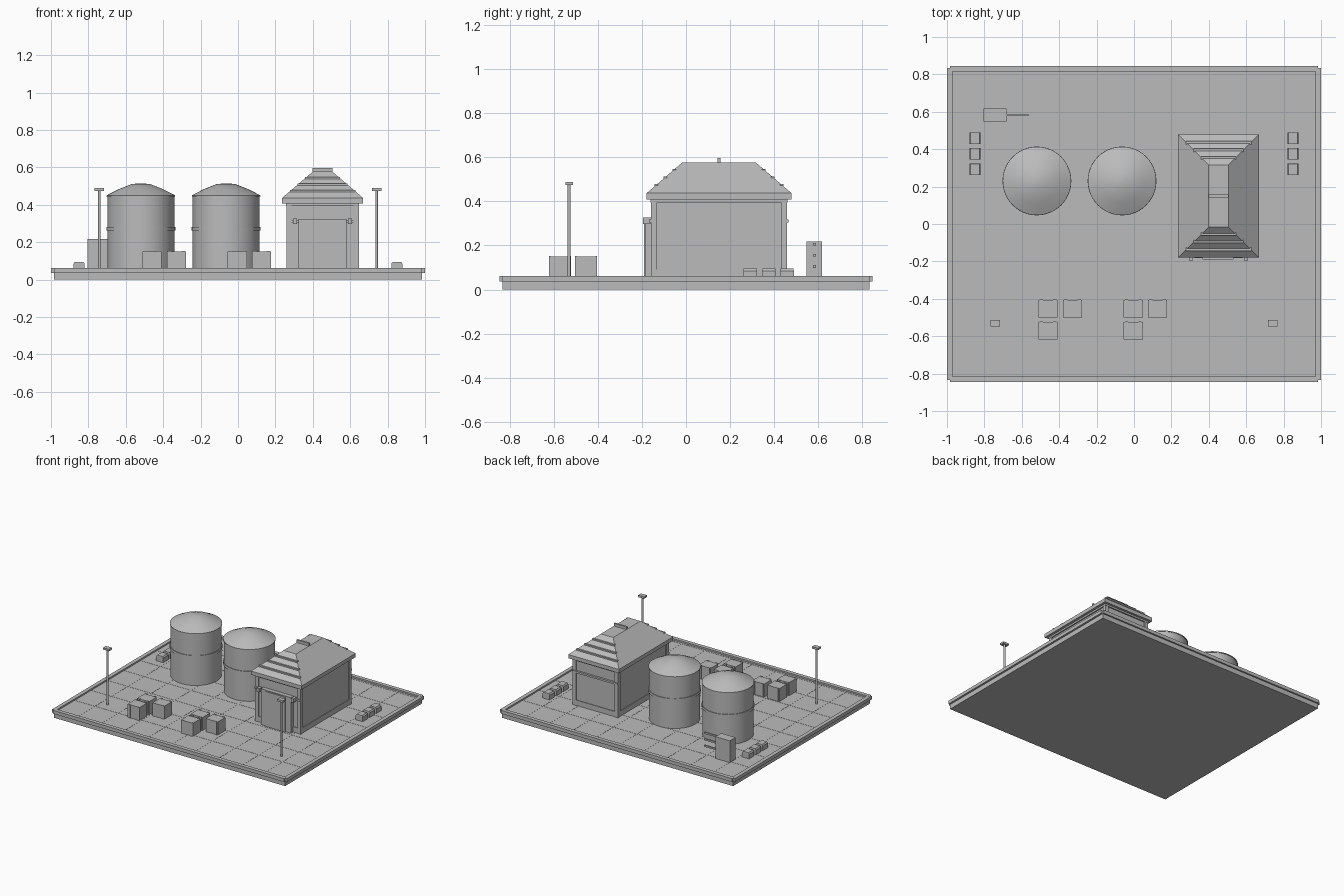
import bpy, bmesh, math
from mathutils import Vector

cube = bpy.data.objects.get("Cube")
if cube:
    bpy.data.objects.remove(cube, do_unlink=True)

grey = bpy.data.materials.new("plain grey")
grey.use_nodes = True
grey.diffuse_color = (0.5, 0.5, 0.5, 1)
grey.node_tree.nodes["Principled BSDF"].inputs["Base Color"].default_value = (0.5, 0.5, 0.5, 1)

GROUND = 0.05


def finish(name, bm):
    bmesh.ops.recalc_face_normals(bm, faces=bm.faces)
    mesh = bpy.data.meshes.new(name)
    bm.to_mesh(mesh)
    bm.free()
    mesh.materials.append(grey)
    obj = bpy.data.objects.new(name, mesh)
    bpy.context.collection.objects.link(obj)
    return obj


def add_box(bm, x0, x1, y0, y1, z0, z1, taper=(0, 0)):
    """Box between limits; taper pulls the top in along x and y."""
    tx, ty = taper
    rings = []
    for z, dx, dy in ((z0, 0, 0), (z1, tx, ty)):
        rings.append([bm.verts.new(p) for p in (
            (x0 + dx, y0 + dy, z), (x1 - dx, y0 + dy, z),
            (x1 - dx, y1 - dy, z), (x0 + dx, y1 - dy, z))])
    low, high = rings
    bm.faces.new(low[::-1])
    bm.faces.new(high)
    for i in range(4):
        j = (i + 1) % 4
        bm.faces.new((low[i], low[j], high[j], high[i]))


def boxes(name, limits):
    bm = bmesh.new()
    for b in limits:
        add_box(bm, *b)
    return finish(name, bm)


def lathe(name, profile, x, y, segments=48):
    """Spin (radius, z) points about a vertical axis and cap the ends."""
    bm = bmesh.new()
    rings = []
    for r, z in profile:
        rings.append([bm.verts.new((x + r * math.cos(a), y + r * math.sin(a), z))
                      for a in (math.tau * i / segments for i in range(segments))])
    for low, high in zip(rings, rings[1:]):
        for i in range(segments):
            j = (i + 1) % segments
            bm.faces.new((low[i], low[j], high[j], high[i]))
    bm.faces.new(rings[0][::-1])
    bm.faces.new(rings[-1])
    obj = finish(name, bm)
    bpy.ops.object.select_all(action="DESELECT")
    obj.select_set(True)
    bpy.context.view_layer.objects.active = obj
    bpy.ops.object.shade_smooth_by_angle(angle=math.radians(22))
    return obj


# Base slab, paving joints and raised curb
boxes("base_slab", [(-.985, .985, -.833, .833, 0, GROUND)])
joints = [(i * .2 - .003, i * .2 + .003, -.81, .81, GROUND - .004, GROUND + .001)
          for i in range(-4, 5)]
joints += [(-.965, .965, i * .2 - .003, i * .2 + .003, GROUND - .004, GROUND + .0012)
           for i in range(-4, 5)]
boxes("paving_joints", joints)
boxes("curb", [(-.985, .985, -.845, -.815, .036, .062),
               (-.985, .985, .815, .845, .036, .062),
               (-1, -.97, -.833, .833, .036, .0615),
               (.97, 1, -.833, .833, .036, .0615)])

# Two storage tanks with shallow conical lids
for side, tx in (("right", -.519), ("left", -.064)):
    lathe(f"{side}_tank", [(.179, GROUND), (.179, .445), (.183, .445), (.183, .451),
                           (.12, .483), (.05, .511), (.005, .515)], tx, .23)
    lathe(f"{side}_tank_band", [(.179, .262), (.184, .262), (.184, .282), (.179, .282)],
          tx, .23)

# Building: walls, corner posts, plinth and wall rails
CX, CY, HX, HY = .452, .15, .194, .309
boxes("building_walls", [(CX - HX + .008, CX + HX - .008, CY - HY + .008, CY + HY - .008,
                          GROUND, .41)])
posts = []
for sx in (-1, 1):
    for sy in (-1, 1):
        px, py = CX + sx * (HX - .014), CY + sy * (HY - .014)
        posts.append((px - .014, px + .014, py - .014, py + .014, GROUND, .41))
boxes("corner_posts", posts)
boxes("plinth", [(CX - HX + .003, CX + HX - .003, CY - HY + .003, CY + HY - .003,
                  GROUND, .09)])
boxes("wall_rails", [(CX - HX, CX + HX, CY - HY - .008, CY - HY + .015, .304, .318),
                     (CX - HX, CX + HX, CY + HY - .015, CY + HY + .007, .304, .318)])
boxes("wall_top_trim", [(CX - HX - .002, CX + HX + .002, CY - HY - .002, CY + HY + .002,
                         .395, .41)])

# Door with frame and wall lamps
boxes("door", [(.324, .58, -.183, -.15, GROUND, .325)])
boxes("door_panel", [(.366, .532, -.19, -.18, GROUND, .318)])
boxes("door_lamps", [(x - .011, x + .011, -.195, -.158, .298, .327) for x in (.305, .599)])

# Eaves and flat-topped hip roof
EX, EY, E_TOP, R_TOP = .216, .329, .437, .577
RX, RY = .053, .166
boxes("eaves", [(CX - EX, CX + EX, CY - EY, CY + EY, .408, E_TOP)])
bm = bmesh.new()
add_box(bm, CX - EX, CX + EX, CY - EY, CY + EY, E_TOP, R_TOP, (EX - RX, EY - RY))
finish("hip_roof", bm)

# Raised battens across the front and back roof slopes
battens = []
for t in (.25, .5, .75):
    z = E_TOP + (R_TOP - E_TOP) * t
    half = EX + (RX - EX) * t
    reach = EY + (RY - EY) * t
    for s in (-1, 1):
        y0, y1 = sorted((CY + s * (reach - .012), CY + s * (reach + .005)))
        battens.append((CX - half, CX + half, y0, y1, z - .006, z + .006))
boxes("roof_battens", battens)
boxes("ridge_vent", [(CX - RX, CX + RX, CY - .007, CY + .007, R_TOP - .005, .598)])

# Utility cabinet with three pipes
boxes("utility_cabinet", [(-.805, -.682, .547, .617, GROUND, .218)])
boxes("cabinet_pipes", [(-.69, -.565, .577, .589, z - .006, z + .006)
                        for z in (.105, .155, .205)])

# Rows of small blocks beside both edges
for side, s in (("left", 1), ("right", -1)):
    bm = bmesh.new()
    for y in (.458, .376, .292):
        x = s * .85
        add_box(bm, x - .03, x + .03, y - .031, y + .031, GROUND, .085)
        add_box(bm, x - .03, x + .03, y - .031, y + .031, .085, .095, (.007, .001))
    finish(f"{side}_blocks", bm)

# Crates in two groups, each with corner battens
bodies, edges = [], []
for shift in (0, .455):
    for x, y in ((-.459, -.453), (-.329, -.453), (-.459, -.571)):
        x += shift
        bodies.append((x - .051, x + .051, y - .046, y + .046, GROUND, .15))
        for sx in (-1, 1):
            for sy in (-1, 1):
                ex, ey = x + sx * .036, y + sy * .046
                edges.append((ex - .009, ex + .009, ey - .004, ey + .004, GROUND, .153))
boxes("crates", bodies)
boxes("crate_battens", edges)

# Lamp posts
for side, x in (("left", .741), ("right", -.741)):
    lathe(f"{side}_lamp_pole", [(.007, GROUND), (.007, .476)], x, -.53, 12)
    boxes(f"{side}_lamp_head", [(x - .025, x + .025, -.547, -.512, .474, .489)])
